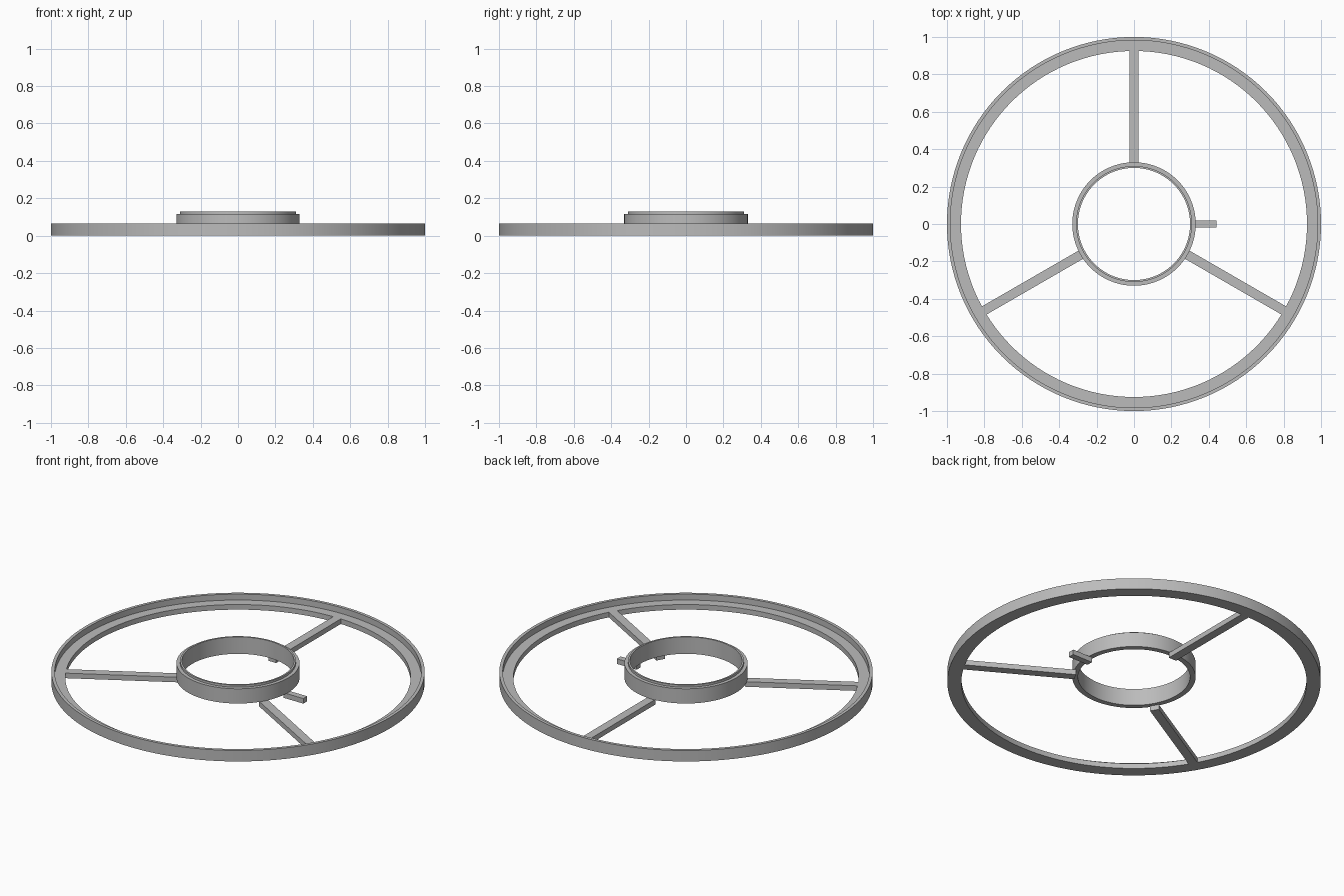
import bpy, bmesh, math
from mathutils import Matrix

cube = bpy.data.objects.get("Cube")
if cube:
    bpy.data.objects.remove(cube, do_unlink=True)

grey = bpy.data.materials.new("plain grey")
grey.use_nodes = True
GREY = (0.5, 0.5, 0.5, 1)
grey.diffuse_color = GREY
grey.node_tree.nodes["Principled BSDF"].inputs["Base Color"].default_value = GREY


def finish(name, bm):
    bmesh.ops.recalc_face_normals(bm, faces=bm.faces)
    mesh = bpy.data.meshes.new(name)
    bm.to_mesh(mesh)
    bm.free()
    mesh.materials.append(grey)
    obj = bpy.data.objects.new(name, mesh)
    bpy.context.collection.objects.link(obj)
    return obj


def lathe(name, profile, segments=128):
    """Spin a closed (radius, z) profile around the z axis."""
    bm = bmesh.new()
    loops = []
    for i in range(segments):
        a = math.tau * i / segments
        loops.append([bm.verts.new((r * math.cos(a), r * math.sin(a), z)) for r, z in profile])
    n = len(profile)
    for i in range(segments):
        here, there = loops[i], loops[(i + 1) % segments]
        for j in range(n):
            k = (j + 1) % n
            bm.faces.new((here[j], there[j], there[k], here[k]))
    obj = finish(name, bm)
    bpy.ops.object.select_all(action="DESELECT")
    obj.select_set(True)
    bpy.context.view_layer.objects.active = obj
    bpy.ops.object.shade_smooth_by_angle(angle=math.radians(30))
    return obj


def radial_bar(name, inner, outer, width, height, degrees):
    """Flat bar lying on the floor and pointing away from the centre."""
    bm = bmesh.new()
    place = (Matrix.Rotation(math.radians(degrees), 4, "Z")
             @ Matrix.Translation(((inner + outer) / 2, 0, height / 2))
             @ Matrix.Diagonal((outer - inner, width, height, 1)))
    bmesh.ops.create_cube(bm, size=1, matrix=place)
    return finish(name, bm)


BASE = 0.03  # height of the ledge, the spokes and the tab

# Outer rim: wide ledge with a thin raised lip
lathe("outer_rim", [(0.925, 0), (1, 0), (1, 0.065), (0.982, 0.065), (0.982, BASE), (0.925, BASE)])

# Hub ring resting on the spokes, with a narrow stepped lip
lathe("hub_ring", [(0.3, BASE), (0.33, BASE), (0.33, 0.117), (0.31, 0.117), (0.31, 0.13), (0.3, 0.13)])

# Three spokes and the short side tab
for name, angle in (("back_spoke", 90), ("right_spoke", 210), ("left_spoke", 330)):
    radial_bar(name, 0.32, 0.928, 0.05, BASE, angle)
radial_bar("side_tab", 0.31, 0.44, 0.036, BASE, 0)
